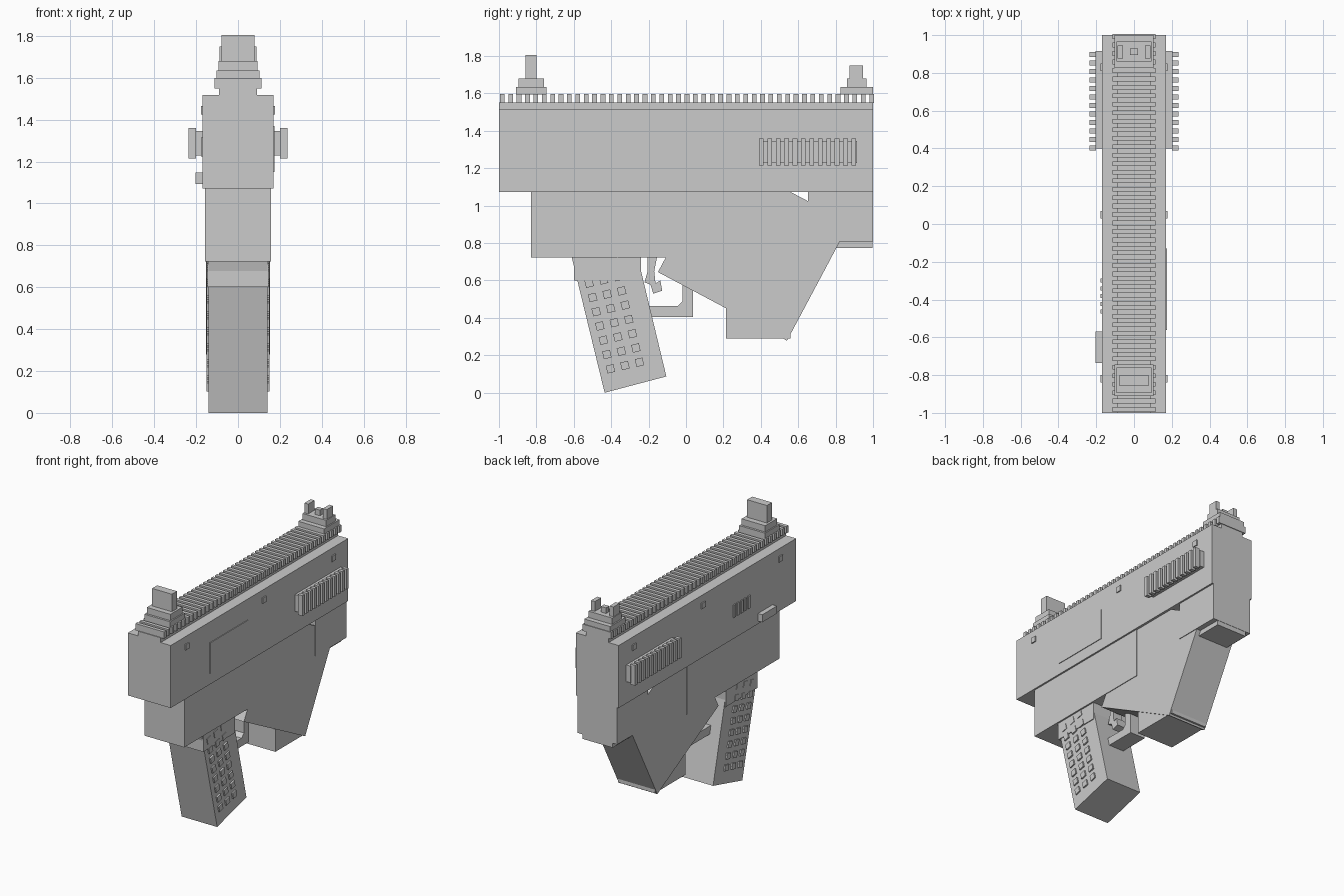
import bpy, bmesh, math
from mathutils import Matrix, Vector

if "Cube" in bpy.data.objects:
    bpy.data.objects.remove(bpy.data.objects["Cube"])

grey = bpy.data.materials.new("plain grey")
grey.diffuse_color = (0.6, 0.6, 0.6, 1)
grey.use_nodes = True
grey.node_tree.nodes["Principled BSDF"].inputs["Base Color"].default_value = grey.diffuse_color


def finish(name, bm):
    bmesh.ops.recalc_face_normals(bm, faces=bm.faces)
    me = bpy.data.meshes.new(name)
    bm.to_mesh(me)
    bm.free()
    me.materials.append(grey)
    ob = bpy.data.objects.new(name, me)
    bpy.context.collection.objects.link(ob)
    return ob


def boxes(name, items, tilt=0.0):
    """items: (x0, x1, y0, y1, z0, z1); each box is tilted about its own centre."""
    bm = bmesh.new()
    for x0, x1, y0, y1, z0, z1 in items:
        c = Vector(((x0 + x1) / 2, (y0 + y1) / 2, (z0 + z1) / 2))
        m = (Matrix.Translation(c) @ Matrix.Rotation(tilt, 4, 'X')
             @ Matrix.Diagonal((x1 - x0, y1 - y0, z1 - z0, 1)))
        bmesh.ops.create_cube(bm, size=1, matrix=m)
    return finish(name, bm)


def prism(name, pts, hw):
    """Side profile (y, z) extruded across x from -hw to hw."""
    bm = bmesh.new()
    f = bm.faces.new([bm.verts.new((-hw, y, z)) for y, z in pts])
    r = bmesh.ops.extrude_face_region(bm, geom=[f])
    vs = [v for v in r["geom"] if isinstance(v, bmesh.types.BMVert)]
    bmesh.ops.translate(bm, verts=vs, vec=(2 * hw, 0, 0))
    return finish(name, bm)


def both(x0, x1, *rest):
    return [(x0, x1) + rest, (-x1, -x0) + rest]


# Main bodies
boxes("upper_receiver", [(-.169, .169, -1, 1, 1.072, 1.518)])
boxes("lower_receiver", [(-.157, .157, -.83, .213, .723, 1.08)])
boxes("nose_block", [(-.157, .157, .652, 1, .808, 1.08)])
boxes("nose_plate", [(-.12, .12, .78, .998, .775, .82)])

# Slanted fore housing and the block below it
prism("fore_housing", [(-.15, .645), (.54, .278), (.875, .907), (.185, 1.27)], .152)
boxes("fore_foot", [(-.146, .146, .213, .56, .29, .7)])

# Top rail with cross teeth
boxes("rail_base", [(-.09, .09, -1, 1, 1.51, 1.552)])
pitch = 1.975 / 44
boxes("rail_teeth", [(-.113, .113, -.995 + i * pitch, -.97 + i * pitch, 1.55, 1.598)
                     for i in range(45)])

# Back sight: stepped base and broad plate
boxes("back_sight", [(-.102, .102, -.91, -.745, 1.595, 1.635),
                     (-.093, .093, -.895, -.76, 1.635, 1.68),
                     (-.078, .078, -.857, -.8, 1.68, 1.805)])

# Muzzle-end sight: stepped base, two ears, centre post
boxes("muzzle_sight", [(-.102, .102, .825, 1, 1.595, 1.635),
                       (-.093, .093, .86, .965, 1.635, 1.68),
                       (-.02, .02, .895, .93, 1.68, 1.72)]
      + both(.058, .088, .875, .945, 1.68, 1.75))

# Grip, its collar, and raised square studs on both sides
prism("grip", [(-.435, 0), (-.105, .087), (-.262, .74), (-.615, .74)], .14)
boxes("grip_collar", [(-.146, .146, -.6, -.24, .6, .74)])
studs = []
for r in range(8):
    for c in range(3):
        y = -.537 + r * .019 + c * .0775
        z = .662 - r * .0763 + c * .0175
        studs += both(.13, .15, y - .021, y + .021, z - .021, z + .021)
boxes("grip_studs", studs, math.radians(13.6))

# Trigger and guard
prism("trigger", [(-.205, .74), (-.152, .74), (-.17, .65), (-.163, .585), (-.137, .6),
                  (-.127, .545), (-.175, .53), (-.19, .578), (-.222, .59), (-.205, .65)], .035)
prism("trigger_guard", [(-.22, .405), (.037, .405), (.037, .62), (-.018, .62),
                        (-.018, .49), (-.045, .463), (-.22, .463)], .06)

# Ribbed hand plates on both sides
boxes("rib_plates", both(.16, .203, .4, .915, 1.228, 1.347))
ribs = []
for i in range(12):
    y = .39 + i * .045
    ribs += both(.2, .236, y, y + .025, 1.215, 1.36)
boxes("ribs", ribs)

# Pins, side panel, selector and slots
pins = []
for y in (-.82, .05, .83):
    pins += both(.16, .177, y - .02, y + .02, 1.425, 1.465)
boxes("pins", pins)
boxes("side_panel", [(.16, .174, -.56, -.13, 1.15, 1.37)])
boxes("selector", [(-.203, -.16, -.735, -.57, 1.093, 1.147)])
boxes("side_bars", [(-.177, -.16, -.475 + i * .041, -.453 + i * .041, 1.225, 1.315)
                    for i in range(5)])
